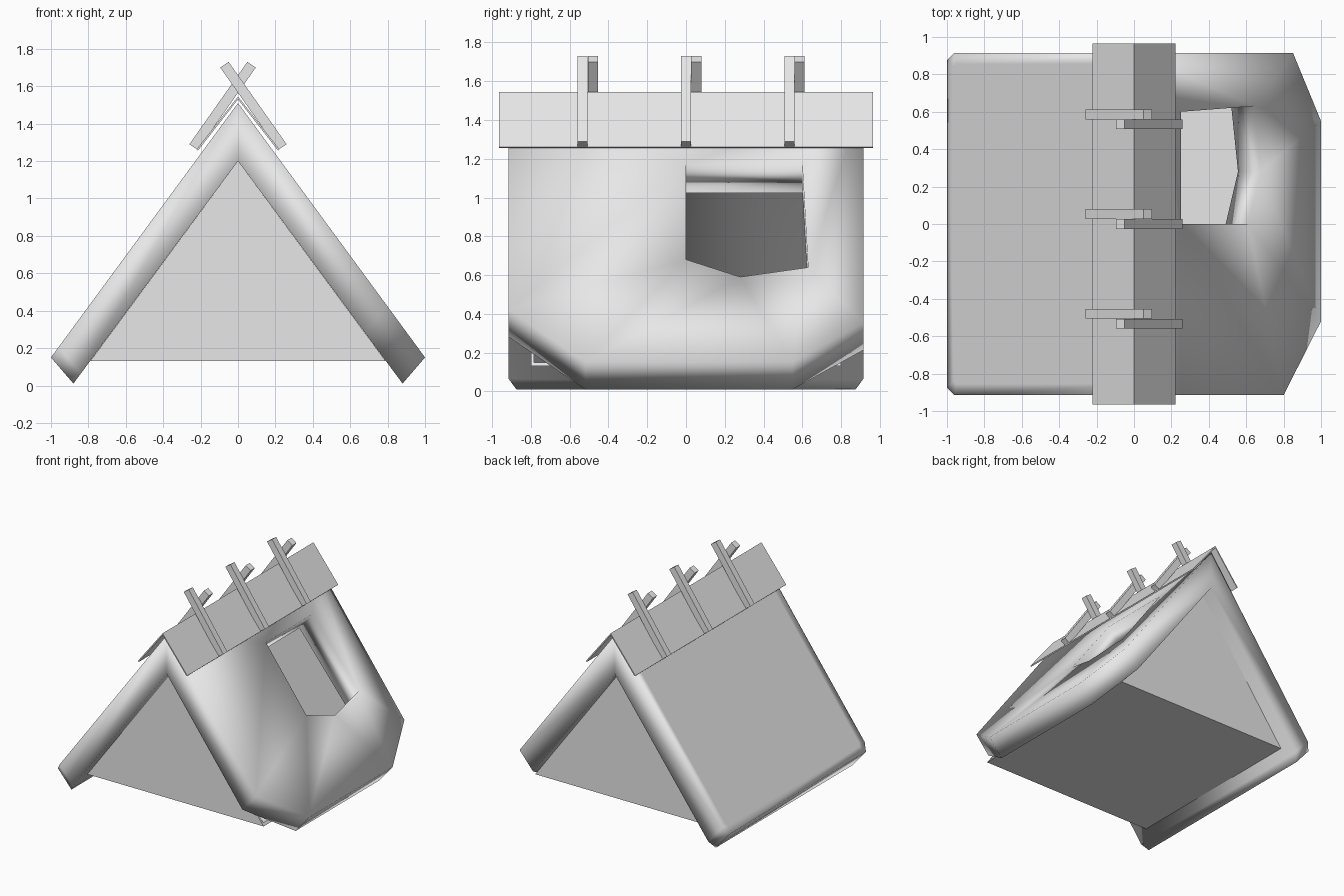
import bpy, bmesh
from mathutils import Vector

cube = bpy.data.objects.get("Cube")
if cube:
    bpy.data.objects.remove(cube, do_unlink=True)

grey = bpy.data.materials.new("plain_grey")
grey.use_nodes = True
colour = (0.8, 0.8, 0.8, 1)
grey.diffuse_color = colour
grey.node_tree.nodes["Principled BSDF"].inputs["Base Color"].default_value = colour

END = 0.915      # half length of the thatch
WALL = 0.8       # half length of the body


def make_object(name, bm, smooth=False):
    bmesh.ops.recalc_face_normals(bm, faces=bm.faces)
    for f in bm.faces:
        f.smooth = smooth
    mesh = bpy.data.meshes.new(name)
    bm.to_mesh(mesh)
    bm.free()
    mesh.materials.append(grey)
    obj = bpy.data.objects.new(name, mesh)
    bpy.context.collection.objects.link(obj)
    return obj


def prism(name, profile, y0, y1):
    """Extrude an x-z profile along y."""
    bm = bmesh.new()
    face = bm.faces.new([bm.verts.new((x, y0, z)) for x, z in profile])
    new = bmesh.ops.extrude_face_region(bm, geom=[face])["geom"]
    bmesh.ops.translate(bm, vec=(0, y1 - y0, 0),
                        verts=[v for v in new if isinstance(v, bmesh.types.BMVert)])
    return make_object(name, bm)


def outer(u, y, side):
    return Vector((side * u, y, 1.51 - 1.36 * u))


def inner(u, y, side):
    x = u - 0.12 if u > 0 else 0
    return Vector((side * x, y, 1.2 - 1.352 * x))


def add_slab(bm, loops, side):
    """Thick roof slope from outline loops given as (distance from ridge, y)."""
    skins = ([], [])
    for loop in loops:
        rings = [[bm.verts.new(fn(u, y, side)) for u, y in loop] for fn in (outer, inner)]
        for edges, ring in zip(skins, rings):
            edges += [bm.edges.new((a, b)) for a, b in zip(ring, ring[1:] + ring[:1])]
        for i in range(len(loop)):
            j = (i + 1) % len(loop)
            if loop[i][0] or loop[j][0]:      # the slopes stay open where they meet
                bm.faces.new((rings[0][i], rings[0][j], rings[1][j], rings[1][i]))
    for edges in skins:
        bmesh.ops.triangle_fill(bm, edges=edges, use_beauty=True)


# Thatch: whole slope on the right, broken slope on the left
thatch = bmesh.new()
c = 0.04
whole = [(0, -END), (1 - c, -END), (1, c - END), (1, END - c), (1 - c, END), (0, END)]
add_slab(thatch, [whole], -1)
skin = [f for f in thatch.faces if all(abs(v.co.z - 1.51 - 1.36 * v.co.x) < 1e-4 for v in f.verts)]
bmesh.ops.inset_region(thatch, faces=skin, thickness=0.06, use_even_offset=True)

broken = [(0, -END), (0.8, -END), (1, -0.52), (1, 0.55), (0.85, END), (0, END)]
hole = [(0.25, 0), (0.61, 0), (0.676, 0.28), (0.64, 0.63), (0.25, 0.6)]
add_slab(thatch, [broken, hole], 1)
bmesh.ops.remove_doubles(thatch, verts=thatch.verts, dist=0.0005)
make_object("thatch", thatch, smooth=True)

# Body under the roof: two gable walls and a floor
gable = [(-0.79, 0.13), (0.79, 0.13), (0, 1.2)]
prism("front_gable", gable, -WALL, -WALL + 0.015)
prism("back_gable", gable, WALL - 0.015, WALL)
prism("floor", [(-0.79, 0.13), (0.79, 0.13), (0.775, 0.15), (-0.775, 0.15)], -WALL, WALL)

# Ridge boards and the crossed sticks that hold them
for side, word in ((1, "left"), (-1, "right")):
    board = [(0, 1.545), (0.222, 1.262), (0.215, 1.255), (0, 1.53)]
    prism(word + "_ridge_board", [(side * x, z) for x, z in board], -0.965, 0.965)
    stick = [(0.26, 1.29), (0.215, 1.26), (-0.095, 1.70), (-0.05, 1.73)]
    for i, y in enumerate((-0.533, 0, 0.533)):
        y += 0 if side > 0 else 0.053
        prism(f"{word}_ridge_stick_{i + 1}", [(side * x, z) for x, z in stick],
              y - 0.026, y + 0.026)
